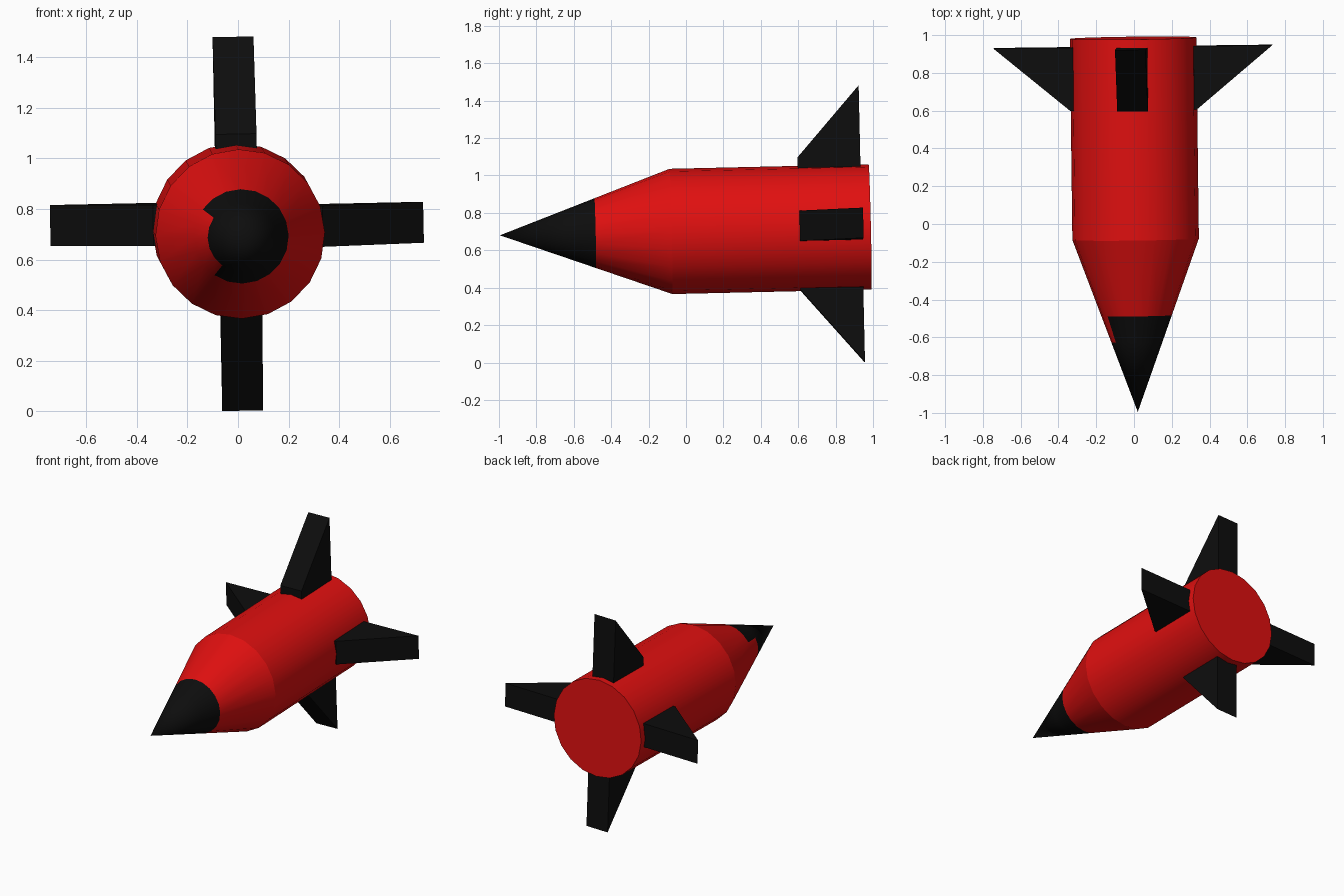
import bpy, bmesh, math
from mathutils import Matrix, Vector

if "Cube" in bpy.data.objects:
    bpy.data.objects.remove(bpy.data.objects["Cube"])

SIDES = 20
RADIUS = 0.335
TIP = Vector((0.02, -0.995, 0.68))
BASE = 0.915          # distance from tip to the end of the nose
END = 1.98            # distance from tip to the tail

# Rocket frame: local y runs from the tip to the tail, slightly tilted and rolled
axis_y = Vector((-0.0125, 1, 0.0227)).normalized()
axis_x = axis_y.cross(Vector((0, 0, 1))).normalized()
axis_z = axis_x.cross(axis_y)
frame = Matrix((axis_x, axis_y, axis_z)).transposed().to_4x4()
frame = Matrix.Translation(TIP) @ frame @ Matrix.Rotation(math.radians(-1.2), 4, 'Y')


def material(name, colour):
    m = bpy.data.materials.new(name)
    m.diffuse_color = (*colour, 1)
    m.use_nodes = True
    m.node_tree.nodes["Principled BSDF"].inputs["Base Color"].default_value = m.diffuse_color
    return m


red = material("red paint", (0.75, 0.005, 0.005))
black = material("black paint", (0.004, 0.004, 0.004))


def finish(name, bm, mats, smooth=False):
    bmesh.ops.recalc_face_normals(bm, faces=bm.faces)
    bm.transform(frame)
    mesh = bpy.data.meshes.new(name)
    bm.to_mesh(mesh)
    bm.free()
    for m in mats:
        mesh.materials.append(m)
    ob = bpy.data.objects.new(name, mesh)
    bpy.context.collection.objects.link(ob)
    if smooth:
        bpy.ops.object.select_all(action='DESELECT')
        ob.select_set(True)
        bpy.context.view_layer.objects.active = ob
        bpy.ops.object.shade_smooth_by_angle(angle=math.radians(30))
    return ob


def ring(bm, v, r):
    return [bm.verts.new((r * math.cos(a), v, r * math.sin(a)))
            for a in (2 * math.pi * i / SIDES for i in range(SIDES))]


def bridge(bm, a, b):
    return [bm.faces.new((a[i], a[(i + 1) % SIDES], b[(i + 1) % SIDES], b[i]))
            for i in range(SIDES)]


# Cylindrical body
bm = bmesh.new()
front, back = ring(bm, BASE, RADIUS), ring(bm, END, RADIUS)
bridge(bm, front, back)
bm.faces.new(front)
bm.faces.new(back)
finish("body", bm, [red], True)

# Nose cone: black tip, with a red patch reaching forward on the left
bm = bmesh.new()
tip = bm.verts.new((0, 0, 0))
rings = [ring(bm, v, RADIUS * v / BASE) for v in (0.37, 0.51, BASE)]
for i in range(SIDES):
    bm.faces.new((tip, rings[0][i], rings[0][(i + 1) % SIDES])).material_index = 1
for i, f in enumerate(bridge(bm, rings[0], rings[1])):
    angle = (i + 0.5) * 360 / SIDES
    f.material_index = 0 if 135 < angle < 236 else 1
bridge(bm, rings[1], rings[2])
finish("nose_cone", bm, [red, black], True)


# Fins: triangular wedges of constant thickness
def fin(name, angle, root, reach, shift):
    bm = bmesh.new()
    turn = Matrix.Rotation(math.radians(-angle), 4, 'Y')
    profile = [(0.28, 1.60), (root, 1.60), (reach, 1.935), (0.28, 1.935)]
    sides = [[bm.verts.new(turn @ Vector((r, v, shift + t))) for r, v in profile]
             for t in (-0.081, 0.081)]
    for s in sides:
        bm.faces.new(s)
    for i in range(4):
        j = (i + 1) % 4
        bm.faces.new((sides[0][i], sides[0][j], sides[1][j], sides[1][i]))
    finish(name, bm, [black])


for name, angle, root, reach, shift in (
        ("right_fin", 0, 0.335, 0.738, 0.008),
        ("top_fin", 90, 0.38, 0.757, 0.0),
        ("left_fin", 180, 0.335, 0.738, -0.026),
        ("bottom_fin", 270, 0.33, 0.722, 0.008)):
    fin(name, angle, root, reach, shift)
